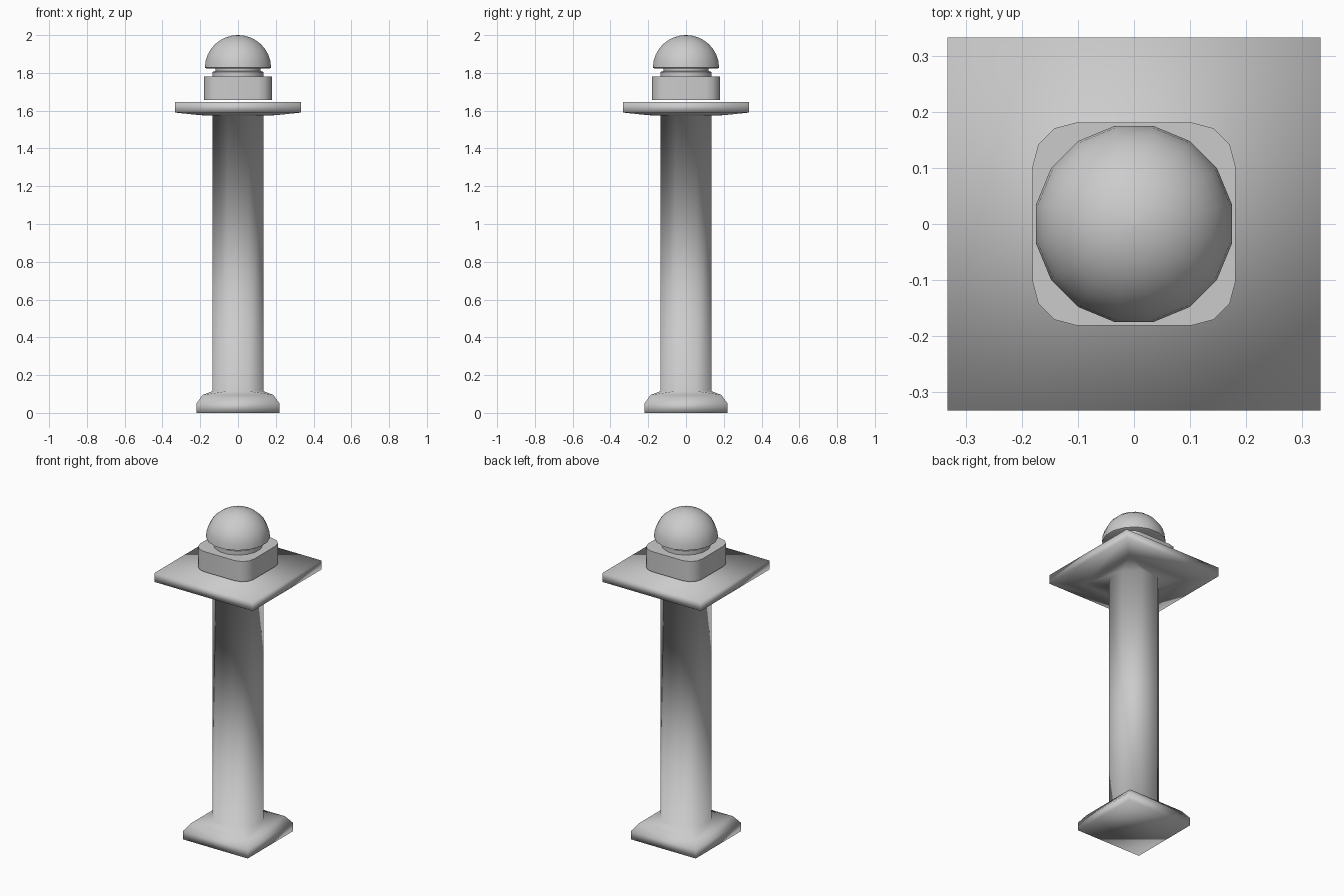
import bpy
import bmesh
from math import sin, cos, pi, radians

old = bpy.data.objects.get("Cube")
if old:
    bpy.data.objects.remove(old, do_unlink=True)

stone = bpy.data.materials.new("grey stone")
stone.use_nodes = True
COLOUR = (0.6, 0.6, 0.6, 1)
stone.diffuse_color = COLOUR
stone.node_tree.nodes["Principled BSDF"].inputs["Base Color"].default_value = COLOUR


def ring(sides, apothem):
    """Regular polygon with flats facing the axes."""
    r = apothem / cos(pi / sides)
    return [(r * cos((2 * i + 1) * pi / sides), r * sin((2 * i + 1) * pi / sides))
            for i in range(sides)]


def rounded_square(half, radius, segments):
    pts = []
    for q in range(4):
        cx = (half - radius) * (1 if q in (0, 3) else -1)
        cy = (half - radius) * (1 if q < 2 else -1)
        for s in range(segments + 1):
            a = (q + s / segments) * pi / 2
            pts.append((cx + radius * cos(a), cy + radius * sin(a)))
    return pts


def loft(name, sections, angle=None):
    """Skin a stack of (outline, height); a square may meet an octagon."""
    bm = bmesh.new()
    rows = [[bm.verts.new((x, y, z)) for x, y in pts] for pts, z in sections]
    for a, b in zip(rows, rows[1:]):
        n = min(len(a), len(b))
        for i in range(n):
            j = (i + 1) % n
            if len(a) == len(b):
                bm.faces.new((a[i], a[j], b[j], b[i]))
            else:
                few, many = (a, b) if len(a) < len(b) else (b, a)
                bm.faces.new((few[i], many[2 * i], many[2 * i + 1]))
                bm.faces.new((few[i], few[j], many[2 * j], many[2 * i + 1]))
    bm.faces.new(rows[0][::-1])
    bm.faces.new(rows[-1])
    bmesh.ops.recalc_face_normals(bm, faces=bm.faces)
    mesh = bpy.data.meshes.new(name)
    bm.to_mesh(mesh)
    bm.free()
    obj = bpy.data.objects.new(name, mesh)
    bpy.context.collection.objects.link(obj)
    mesh.materials.append(stone)
    bpy.ops.object.select_all(action='DESELECT')
    obj.select_set(True)
    bpy.context.view_layer.objects.active = obj
    if angle is None:
        bpy.ops.object.shade_smooth()
    else:
        bpy.ops.object.shade_smooth_by_angle(angle=radians(angle))
    return obj


# Square foot, eight-sided shaft and square plate in one smooth skin
loft("post", [
    (ring(4, 0.22), 0), (ring(4, 0.22), 0.05), (ring(4, 0.187), 0.095),
    (ring(8, 0.135), 0.115), (ring(8, 0.135), 1.574),
    (ring(4, 0.2), 1.576), (ring(4, 0.333), 1.59), (ring(4, 0.333), 1.645),
])

# Rounded block floating just above the plate
block = rounded_square(0.181, 0.077, 3)
loft("block", [(block, 1.656), (block, 1.78)], 40)

# Stepped neck
loft("neck", [(ring(16, r), z) for r, z in
              ((0.135, 1.775), (0.135, 1.805), (0.12, 1.81), (0.12, 1.83))], 40)

# Domed cap
R, STEPS = 0.175, 8
dome = [(ring(16, 0.168), 1.824)]
dome += [(ring(16, R * cos(t)), 1.828 + 0.172 * sin(t))
         for t in (i * pi / 2 / STEPS for i in range(STEPS))]
dome.append((ring(16, 0.003), 2.0))
loft("dome", dome, 40)
